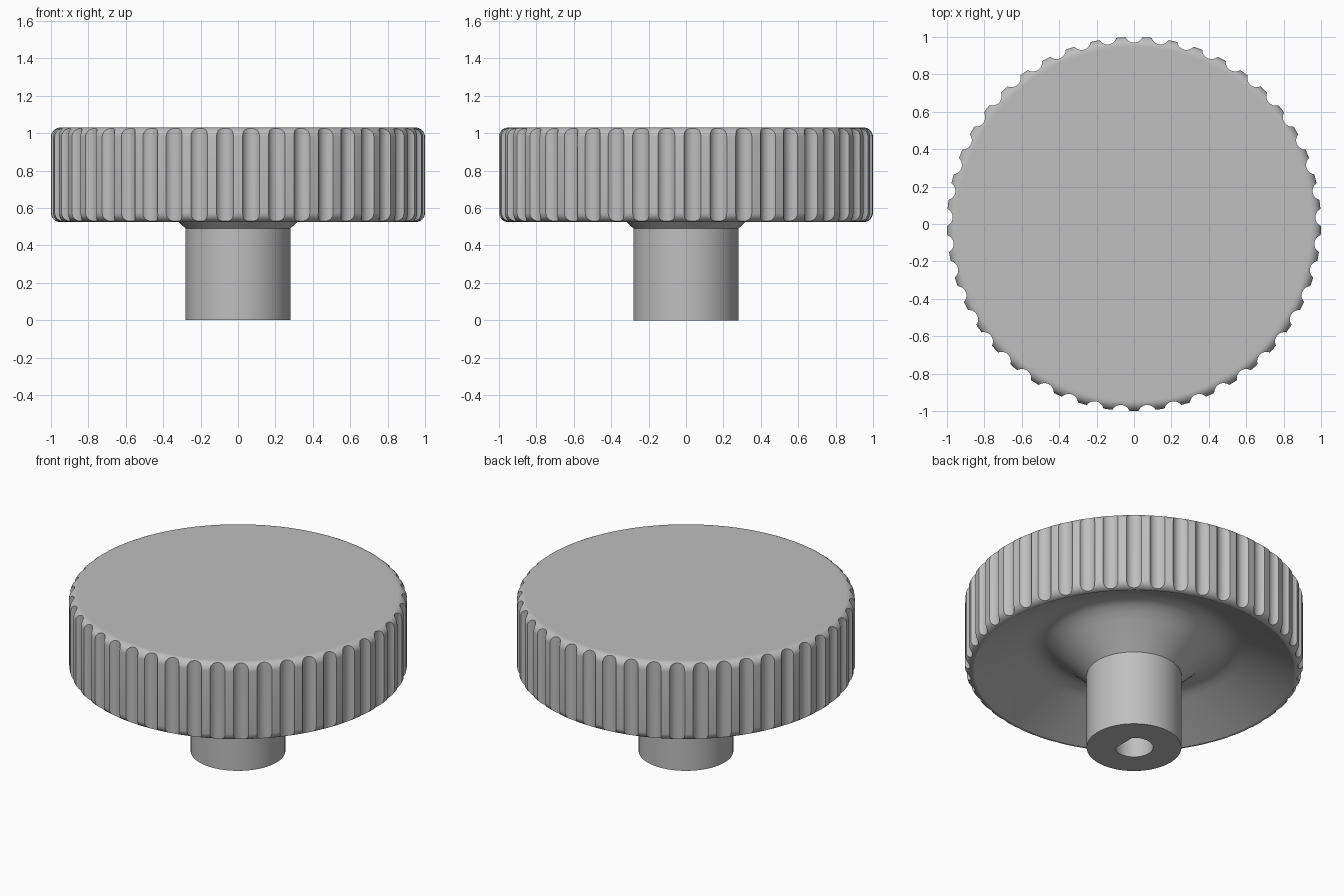
import bpy, bmesh
from math import sin, cos, pi, radians, sqrt
from mathutils import Vector, Matrix

cube = bpy.data.objects.get("Cube")
if cube:
    bpy.data.objects.remove(cube, do_unlink=True)

FLUTES = 45
TOP, BOTTOM, FILLET = 1.03, 0.525, 0.05

grey = bpy.data.materials.new("satin grey")
grey.use_nodes = True
colour = (0.52, 0.52, 0.52, 1)
grey.diffuse_color = colour
grey.node_tree.nodes["Principled BSDF"].inputs["Base Color"].default_value = colour


def to_object(bm, name):
    bmesh.ops.recalc_face_normals(bm, faces=bm.faces)
    mesh = bpy.data.meshes.new(name)
    bm.to_mesh(mesh)
    bm.free()
    mesh.materials.append(grey)
    ob = bpy.data.objects.new(name, mesh)
    bpy.context.collection.objects.link(ob)
    return ob


def lathe(profile, name, steps=180):
    bm = bmesh.new()
    verts = [bm.verts.new((r, 0, z)) for r, z in profile]
    edges = [bm.edges.new(pair) for pair in zip(verts, verts[1:])]
    bmesh.ops.spin(bm, geom=verts + edges, cent=(0, 0, 0), axis=(0, 0, 1),
                   angle=2 * pi, steps=steps, use_merge=True)
    bmesh.ops.remove_doubles(bm, verts=bm.verts, dist=1e-5)
    return to_object(bm, name)


def quarter(z, start):
    """Rounded rim corner, swept a quarter turn clockwise from start degrees."""
    angles = [radians(start - 90 * i / 8) for i in range(9)]
    return [(1 - FILLET + FILLET * cos(a), z + FILLET * sin(a)) for a in angles]


# Knob body: rounded rim, dished underside, flared neck and hub
profile = [(0, TOP), (0.94, TOP)]
profile += quarter(TOP - FILLET, 90) + quarter(BOTTOM + FILLET, 0)
profile += [(0.94, 0.53), (0.66, 0.672), (0.62, 0.69), (0.58, 0.7), (0.54, 0.7),
            (0.5, 0.686), (0.46, 0.66), (0.42, 0.627), (0.28, 0.49),
            (0.28, 0), (0, 0)]
knob = lathe(profile, "knob")

# Grip flutes: a ring of upright cylinders, one facing the back
bm = bmesh.new()
for i in range(FLUTES):
    a = pi / 2 + 2 * pi * i / FLUTES
    place = Matrix.Translation((1.02 * cos(a), 1.02 * sin(a), 0.78))
    bmesh.ops.create_cone(bm, cap_ends=True, segments=32, radius1=0.05,
                          radius2=0.05, depth=0.8, matrix=place)
flutes = to_object(bm, "flute_cutter")

# Shaft bore: D-shaped, with its flat on the left
R, FLAT = 0.113, 0.08
half = math_angle = pi / 4
bm = bmesh.new()
ring = [half + (2 * pi - 2 * half) * i / 48 for i in range(49)]
face = bm.faces.new([bm.verts.new((R * cos(a), R * sin(a), -0.1)) for a in ring])
wall = bmesh.ops.extrude_face_region(bm, geom=[face])
bmesh.ops.translate(bm, vec=Vector((0, 0, 0.6)),
                    verts=[g for g in wall["geom"] if isinstance(g, bmesh.types.BMVert)])
bore = to_object(bm, "bore_cutter")

# Cut, then keep only the finished knob
for cutter in (flutes, bore):
    cutter.hide_render = True
    mod = knob.modifiers.new(cutter.name, "BOOLEAN")
    mod.operation = "DIFFERENCE"
    mod.solver = "EXACT"
    mod.object = cutter
graph = bpy.context.evaluated_depsgraph_get()
finished = bpy.data.meshes.new_from_object(knob.evaluated_get(graph))
knob.modifiers.clear()
knob.data = finished
for cutter in (flutes, bore):
    bpy.data.objects.remove(cutter, do_unlink=True)

bpy.ops.object.select_all(action="DESELECT")
knob.select_set(True)
bpy.context.view_layer.objects.active = knob
bpy.ops.object.shade_smooth_by_angle(angle=radians(25))
